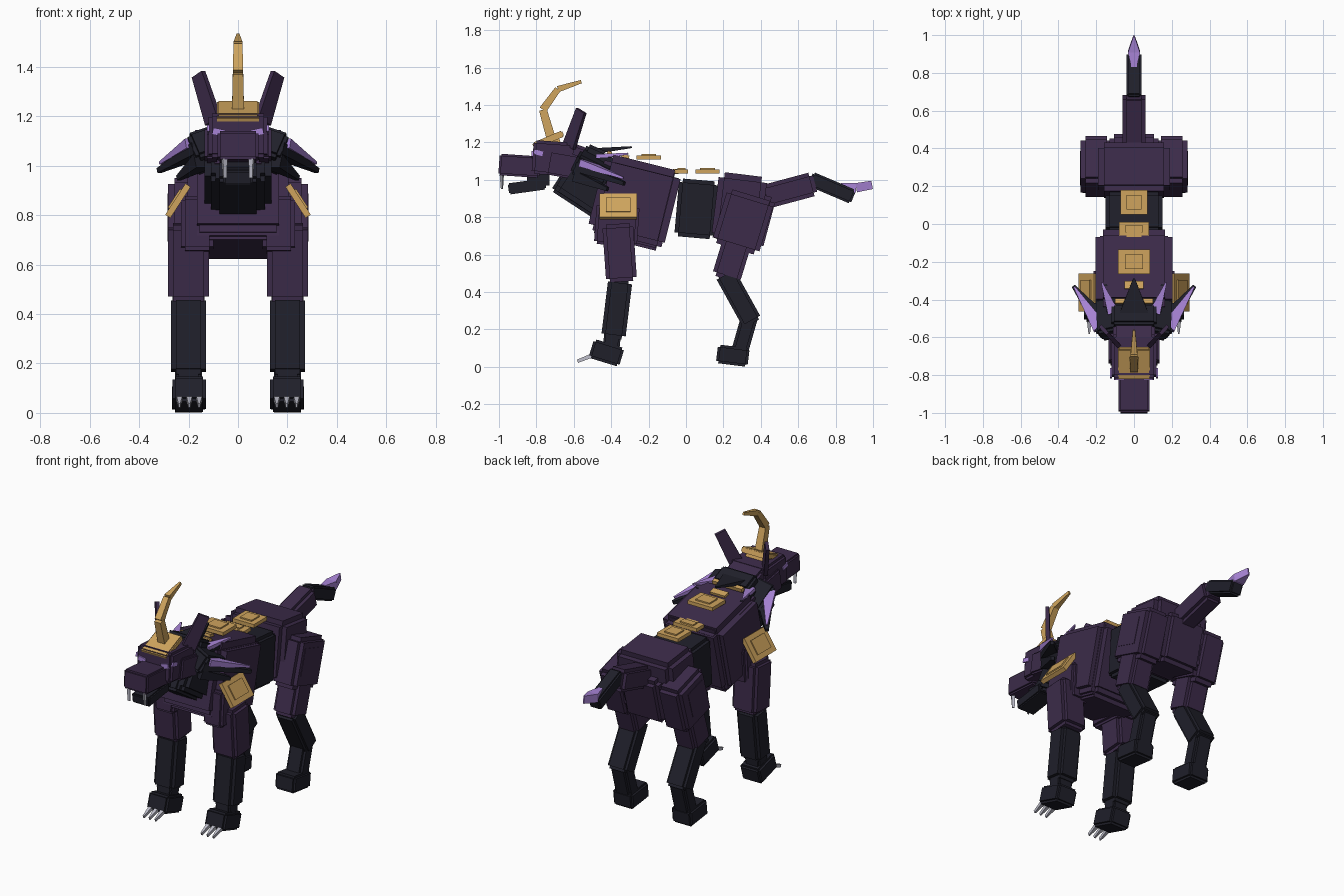
import bpy, bmesh, math
from mathutils import Vector, Matrix, Euler


def material(name, rgb):
    m = bpy.data.materials.new(name)
    m.diffuse_color = (*rgb, 1)
    return m


PURPLE = material("purple hide", (0.045, 0.024, 0.068))
DARK = material("dark fur", (0.014, 0.014, 0.023))
GOLD = material("gold", (0.62, 0.37, 0.11))
LILAC = material("lilac", (0.39, 0.23, 0.67))
SILVER = material("silver", (0.52, 0.52, 0.60))


def finish(name, bm, mat, matrix):
    bmesh.ops.recalc_face_normals(bm, faces=bm.faces)
    me = bpy.data.meshes.new(name)
    bm.to_mesh(me)
    bm.free()
    me.materials.append(mat)
    ob = bpy.data.objects.new(name, me)
    ob.matrix_world = matrix
    bpy.context.collection.objects.link(ob)
    return ob


def block(name, loc, size, mat, rot=(0, 0, 0), step=0.03):
    """Armour block: three crossed boxes leave raised panels and notched edges."""
    bm = bmesh.new()
    for axis in range(3 if step else 1):
        dims = [s if (i == axis or not step) else s - step for i, s in enumerate(size)]
        bmesh.ops.create_cube(bm, size=1, matrix=Matrix.Diagonal((*dims, 1)))
    r = Euler([math.radians(a) for a in rot]).to_matrix().to_4x4()
    return finish(name, bm, mat, Matrix.Translation(loc) @ r)


def bar(name, p0, p1, start, end, mat):
    """Tapered bar between two points; start and end are (side, upright) widths."""
    p0, p1 = Vector(p0), Vector(p1)
    d = p1 - p0
    bm = bmesh.new()
    rings = []
    for (w, h), z in ((start, 0), (end, d.length)):
        rings.append([bm.verts.new((sx * h / 2, sy * w / 2, z))
                      for sx, sy in ((-1, -1), (1, -1), (1, 1), (-1, 1))])
    a, b = rings
    bm.faces.new(a)
    bm.faces.new(b)
    for i in range(4):
        j = (i + 1) % 4
        bm.faces.new((a[i], a[j], b[j], b[i]))
    q = d.to_track_quat('Z', 'X').to_matrix().to_4x4()
    return finish(name, bm, mat, Matrix.Translation(p0) @ q)


def pair_block(name, loc, size, mat, rot=(0, 0, 0), step=0.03):
    for side, s in (("left", 1), ("right", -1)):
        block(f"{side}_{name}", (s * loc[0], loc[1], loc[2]), size, mat,
              (rot[0], s * rot[1], s * rot[2]), step)


def pair_bar(name, p0, p1, start, end, mat):
    for side, s in (("left", 1), ("right", -1)):
        bar(f"{side}_{name}", (s * p0[0], *p0[1:]), (s * p1[0], *p1[1:]), start, end, mat)


# Body
block("chest", (0, -0.275, 0.885), (0.41, 0.42, 0.43), PURPLE, (-14, 0, 0), 0.08)
block("chest_panel", (0, -0.27, 0.87), (0.36, 0.38, 0.43), PURPLE, (-14, 0, 0), 0.05)
block("waist", (0, 0.055, 0.845), (0.30, 0.21, 0.31), DARK, (-5, 0, 0), 0.04)
block("hips", (0, 0.285, 0.85), (0.38, 0.26, 0.36), PURPLE, (-7, 0, 0), 0.06)
block("rump", (0, 0.30, 0.80), (0.26, 0.30, 0.29), PURPLE, (-15, 0, 0), 0.05)

# Neck and ruff
block("neck", (0, -0.52, 1.06), (0.22, 0.28, 0.20), PURPLE, (-20, 0, 0))
block("neck_ruff", (0, -0.53, 0.98), (0.27, 0.26, 0.24), DARK, (-33, 0, 0), 0.05)
block("throat", (0, -0.56, 0.92), (0.18, 0.30, 0.14), DARK, (-33, 0, 0))
pair_block("ruff_lobe", (0.13, -0.50, 1.06), (0.13, 0.20, 0.12), DARK, (-28, 18, -12))
block("top_ruff", (0, -0.49, 1.13), (0.24, 0.12, 0.09), DARK, (-24, 0, 0))

# Head
block("head", (0, -0.705, 1.115), (0.24, 0.23, 0.18), PURPLE, (-4, 0, 0))
pair_block("cheek", (0.105, -0.66, 1.08), (0.06, 0.16, 0.13), PURPLE, (-10, 0, 0), 0.02)
block("snout", (0, -0.89, 1.075), (0.165, 0.22, 0.115), PURPLE, (-4, 0, 0), 0.02)
block("jaw", (0, -0.85, 0.965), (0.12, 0.20, 0.06), DARK, (8, 0, 0), 0.015)
block("mouth", (0, -0.79, 1.0), (0.10, 0.12, 0.06), DARK, step=0)
pair_bar("fang", (0.055, -0.985, 1.03), (0.053, -0.984, 0.95), (0.016, 0.02), (0.006, 0.014), SILVER)
pair_block("eye", (0.078, -0.822, 1.135), (0.05, 0.01, 0.028), LILAC, (0, -12, 0), 0)
pair_block("eye_side", (0.121, -0.79, 1.145), (0.01, 0.05, 0.025), LILAC, (-15, 0, 0), 0)
pair_bar("ear", (0.10, -0.625, 1.18), (0.16, -0.56, 1.37), (0.024, 0.08), (0.02, 0.065), PURPLE)

# Crown and horn
block("crown", (0, -0.735, 1.215), (0.17, 0.17, 0.035), GOLD, (23, 0, 0), 0.012)
block("crown_base", (0, -0.735, 1.20), (0.13, 0.12, 0.05), GOLD, (23, 0, 0), 0)
block("crown_front", (0, -0.805, 1.185), (0.17, 0.025, 0.025), GOLD, (23, 0, 0), 0)
horn = [(0, -0.715, 1.20), (0, -0.765, 1.375), (0, -0.685, 1.485), (0, -0.56, 1.525)]
widths = [(0.05, 0.05), (0.042, 0.042), (0.036, 0.034), (0.012, 0.018)]
for i in range(3):
    bar(f"horn_{i + 1}", horn[i], horn[i + 1], widths[i], widths[i + 1], GOLD)

# Mane spikes with lilac blades on top
bar("middle_spike", (0, -0.48, 1.155), (0, -0.29, 1.175), (0.16, 0.03), (0.01, 0.01), DARK)
pair_bar("upper_spike", (0.09, -0.50, 1.10), (0.155, -0.32, 1.115), (0.10, 0.035), (0.02, 0.01), DARK)
pair_bar("upper_blade", (0.11, -0.47, 1.125), (0.17, -0.31, 1.14), (0.06, 0.025), (0.008, 0.01), LILAC)
pair_bar("side_spike", (0.14, -0.56, 1.07), (0.32, -0.33, 0.98), (0.11, 0.05), (0.02, 0.02), DARK)
pair_bar("side_blade", (0.18, -0.55, 1.09), (0.315, -0.335, 1.01), (0.075, 0.04), (0.01, 0.012), LILAC)
pair_bar("low_spike", (0.14, -0.58, 1.02), (0.24, -0.42, 0.95), (0.08, 0.06), (0.02, 0.02), DARK)

# Gold plates on the back and shoulders
for i, (y, z, w, l) in enumerate(((-0.20, 1.12, 0.17, 0.13), (-0.025, 1.045, 0.16, 0.07),
                                  (0.115, 1.045, 0.145, 0.13))):
    block(f"back_plate_{i + 1}", (0, y, z), (w, l, 0.022), GOLD, step=0)
    block(f"back_plate_boss_{i + 1}", (0, y, z + 0.006), (w * 0.55, l * 0.6, 0.026), GOLD, step=0)
block("back_stud", (0, -0.055, 1.045), (0.08, 0.03, 0.026), GOLD, step=0)
block("collar_bar", (0, -0.41, 1.14), (0.20, 0.025, 0.025), GOLD, (-14, 0, 0), 0)
block("collar_stud", (0, -0.325, 1.122), (0.10, 0.04, 0.025), GOLD, (-14, 0, 0), 0)
pair_block("shoulder_plate", (0.243, -0.362, 0.858), (0.025, 0.20, 0.15), GOLD, (0, -33, 0), 0)
pair_block("shoulder_boss", (0.249, -0.362, 0.862), (0.025, 0.13, 0.09), GOLD, (0, -33, 0), 0)

# Front legs
pair_block("shoulder", (0.165, -0.37, 0.76), (0.13, 0.23, 0.22), PURPLE, (-4, 0, 0))
pair_block("upper_front_leg", (0.20, -0.355, 0.61), (0.165, 0.165, 0.31), PURPLE, (4, 0, 0), 0.04)
pair_block("front_shin", (0.20, -0.37, 0.31), (0.14, 0.13, 0.32), DARK, (-7, 0, 0), 0.04)
pair_block("front_ankle", (0.20, -0.395, 0.15), (0.10, 0.09, 0.10), DARK, (-7, 0, 0), 0.02)
pair_block("front_paw", (0.197, -0.425, 0.075), (0.135, 0.17, 0.105), DARK, (-17, 0, 0), 0.025)
for i in (-1, 0, 1):
    pair_bar(f"claw_{i + 2}", (0.197 + i * 0.04, -0.50, 0.062), (0.197 + i * 0.04, -0.58, 0.03),
             (0.026, 0.022), (0.008, 0.018), SILVER)

# Hind legs
pair_block("thigh", (0.20, 0.305, 0.775), (0.165, 0.26, 0.30), PURPLE, (-17, 0, 0), 0.05)
pair_block("thigh_plate", (0.205, 0.295, 0.79), (0.16, 0.16, 0.18), PURPLE, (-17, 0, 0), 0.02)
pair_block("lower_thigh", (0.20, 0.245, 0.575), (0.145, 0.155, 0.22), PURPLE, (-17, 0, 0), 0.04)
pair_block("hind_shin", (0.20, 0.28, 0.37), (0.13, 0.11, 0.31), DARK, (29, 0, 0), 0.03)
pair_block("hind_ankle", (0.20, 0.315, 0.18), (0.11, 0.09, 0.20), DARK, (-16, 0, 0), 0.03)
pair_block("hind_paw", (0.20, 0.25, 0.06), (0.135, 0.17, 0.10), DARK, (-7, 0, 0), 0.025)

# Tail
block("tail_base", (0, 0.55, 0.943), (0.12, 0.29, 0.13), PURPLE, (15, 0, 0), 0.04)
block("tail_end", (0, 0.78, 0.957), (0.08, 0.25, 0.08), DARK, (-23, 0, 0), 0.02)
bar("tail_tip_flare", (0, 0.83, 0.958), (0, 0.91, 0.958), (0.03, 0.05), (0.065, 0.05), LILAC)
bar("tail_tip", (0, 0.91, 0.958), (0, 0.995, 0.973), (0.065, 0.05), (0.008, 0.045), LILAC)
